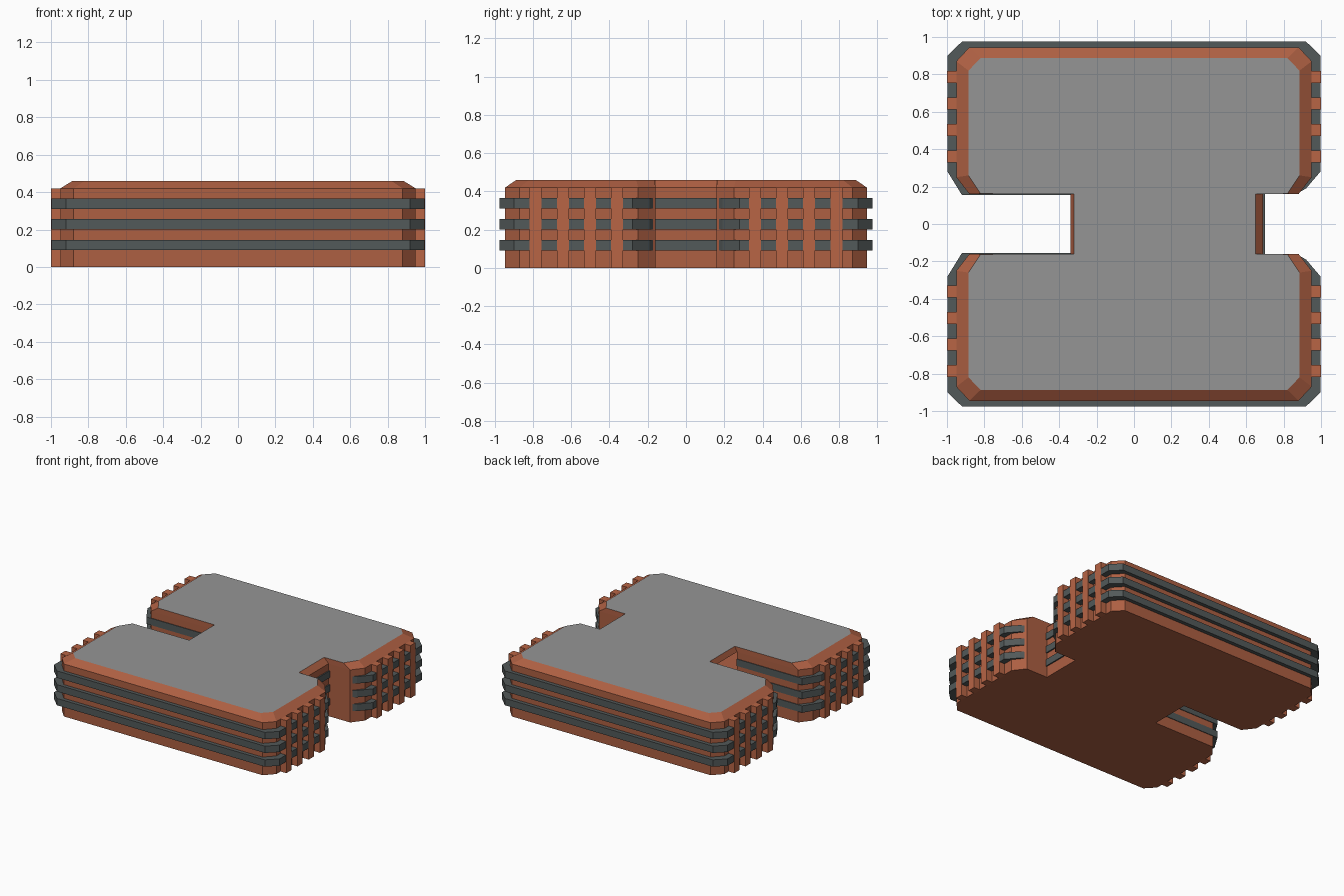
import bpy, bmesh

if "Cube" in bpy.data.objects:
    bpy.data.objects.remove(bpy.data.objects["Cube"])


def material(name, col):
    m = bpy.data.materials.new(name)
    m.diffuse_color = (*col, 1)
    m.use_nodes = True
    m.node_tree.nodes["Principled BSDF"].inputs["Base Color"].default_value = m.diffuse_color
    return m


BRICK = material("brick", (0.42, 0.115, 0.055))
SLAT = material("slat_brick", (0.48, 0.13, 0.06))
STEEL = material("steel", (0.085, 0.1, 0.1))
PANEL = material("panel_grey", (0.3, 0.3, 0.3))


def finish(bm, name, mats):
    me = bpy.data.meshes.new(name)
    bm.to_mesh(me)
    bm.free()
    for m in mats:
        me.materials.append(m)
    ob = bpy.data.objects.new(name, me)
    bpy.context.collection.objects.link(ob)
    return ob


def ring(bm, pts, z):
    return [bm.verts.new((x, y, z)) for x, y in pts]


def bridge(bm, a, b):
    n = len(a)
    return [bm.faces.new((a[i], a[(i + 1) % n], b[(i + 1) % n], b[i])) for i in range(n)]


def box(bm, x0, x1, y0, y1, z0, z1):
    pts = [(x0, y0), (x1, y0), (x1, y1), (x0, y1)]
    a, b = ring(bm, pts, z0), ring(bm, pts, z1)
    bridge(bm, a, b)
    bm.faces.new(a)
    bm.faces.new(b)


def full(half):
    return half + [(x, -y) for x, y in reversed(half)]


# Platform: notched, chamfered outline with a sloped rim and grey deck
base = full([(-.34, .16), (-.88, .16), (-.95, .25), (-.95, .87), (-.88, .945),
             (.88, .945), (.95, .87), (.95, .25), (.88, .16), (.69, .16)])
deck = full([(-.32, .16), (-.82, .162), (-.885, .26), (-.885, .82), (-.82, .887),
             (.82, .887), (.885, .82), (.885, .26), (.82, .162), (.65, .16)])
bm = bmesh.new()
r0, r1, r2 = ring(bm, base, 0), ring(bm, base, .42), ring(bm, deck, .46)
walls = bridge(bm, r0, r1)
bridge(bm, r1, r2)
bm.faces.new(r0)
bm.faces.new(r2).material_index = 1
bmesh.ops.recalc_face_normals(bm, faces=bm.faces)
# the end of the long notch is open below the rim
bmesh.ops.delete(bm, geom=[walls[-1]], context='FACES_ONLY')
finish(bm, "platform", [BRICK, PANEL])

# Steel bands wrapping each half, plus short ones at the end of the short notch
outer = [(-.34, .155), (-.92, .155), (-.997, .28), (-.997, .9), (-.92, .975),
         (.92, .975), (.997, .9), (.997, .28), (.92, .19), (.875, .165)]
inner = [(-.34, .17), (-.87, .17), (-.94, .26), (-.94, .86), (-.87, .935),
         (.87, .935), (.94, .86), (.94, .26), (.89, .19), (.865, .17)]
bm = bmesh.new()
for z in (.09, .2, .31):
    top = z + .055
    for s in (1, -1):
        rows = [ring(bm, [(x, s * y) for x, y in p], h)
                for p, h in ((outer, z), (outer, top), (inner, top), (inner, z))]
        sections = list(zip(*rows))
        for a, b in zip(sections, sections[1:]):
            bridge(bm, a, b)
        bm.faces.new(sections[0])
        bm.faces.new(sections[-1])
    box(bm, .68, .7, -.16, .16, z, top)
bmesh.ops.recalc_face_normals(bm, faces=bm.faces)
finish(bm, "bands", [STEEL])

# Upright slats on both notched sides
bm = bmesh.new()
for sx in (-1, 1):
    for sy in (-1, 1):
        for y in (.36, .502, .643, .786):
            x0, x1 = sorted((sx * .94, sx * 1.0))
            box(bm, x0, x1, sy * y - .032, sy * y + .032, 0, .42)
bmesh.ops.recalc_face_normals(bm, faces=bm.faces)
finish(bm, "slats", [SLAT])
